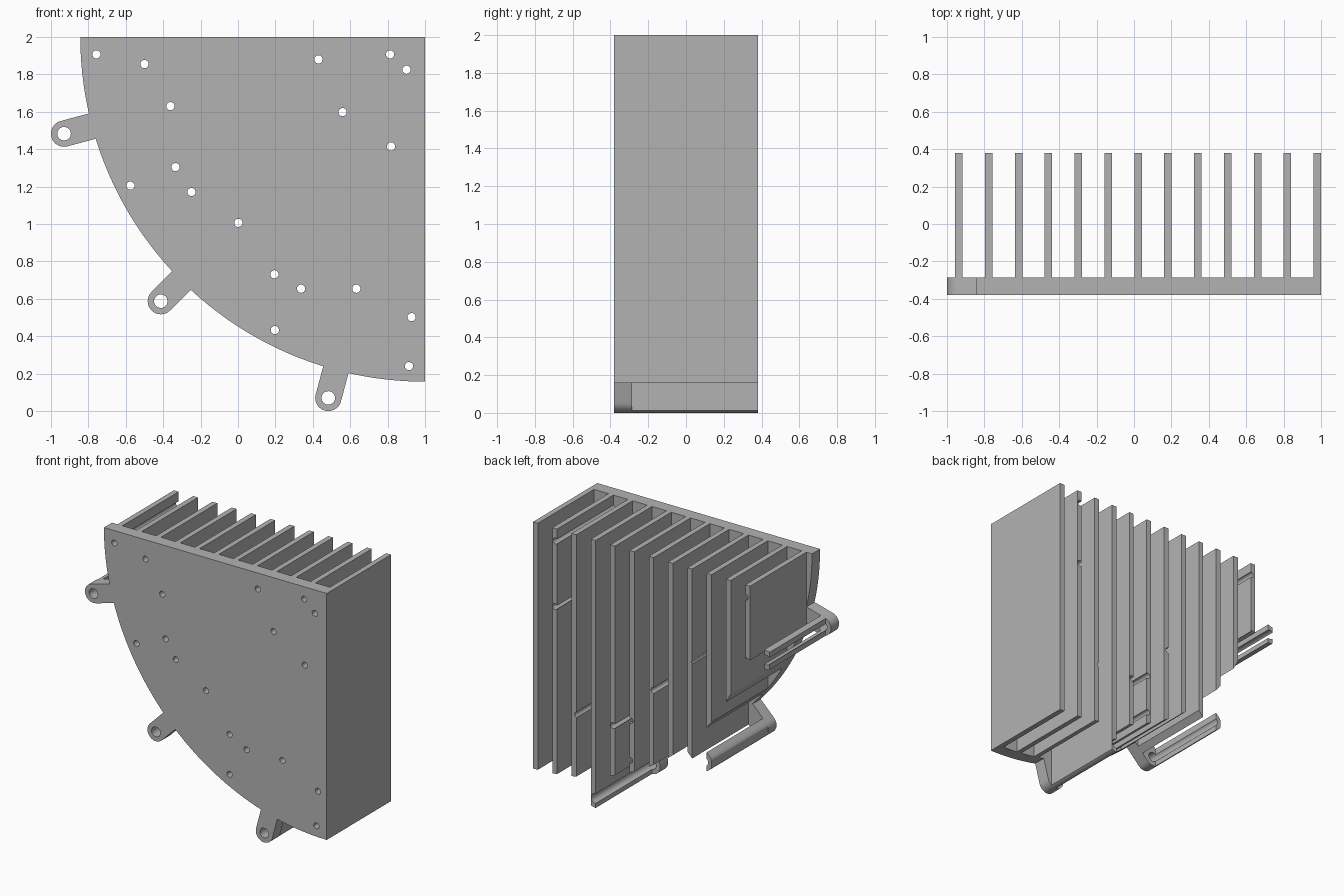
import bpy, bmesh
from math import sin, cos, asin, pi, radians

if "Cube" in bpy.data.objects:
    bpy.data.objects.remove(bpy.data.objects["Cube"], do_unlink=True)

DEPTH = 0.38                # half depth of the whole part
PLATE_BACK = -0.285         # rear face of the base plate
ARC_R, TAB_R, TAB_END = 1.843, 1.998, 0.07
FIN_W, PITCH, FINS = 0.04, 0.1597, 13

grey = bpy.data.materials.new("aluminium grey")
grey.use_nodes = True
colour = (0.45, 0.45, 0.45, 1)
grey.diffuse_color = colour
grey.node_tree.nodes["Principled BSDF"].inputs["Base Color"].default_value = colour


def prism(bm, outline, y0, y1):
    """Extrude an (x, z) outline from y0 to y1."""
    face = bm.faces.new([bm.verts.new((x, y0, z)) for x, z in outline])
    new = bmesh.ops.extrude_face_region(bm, geom=[face])["geom"]
    verts = [v for v in new if isinstance(v, bmesh.types.BMVert)]
    bmesh.ops.translate(bm, vec=(0, y1 - y0, 0), verts=verts)


def make(name, prisms):
    bm = bmesh.new()
    for outline, y0, y1 in prisms:
        prism(bm, outline, y0, y1)
    bmesh.ops.recalc_face_normals(bm, faces=bm.faces)
    mesh = bpy.data.meshes.new(name)
    bm.to_mesh(mesh)
    bm.free()
    mesh.materials.append(grey)
    obj = bpy.data.objects.new(name, mesh)
    bpy.context.collection.objects.link(obj)
    return obj


def circle(x, z, r, n=24):
    return [(x + r * cos(2 * pi * i / n), z + r * sin(2 * pi * i / n)) for i in range(n)]


def polar(r, t):
    """Point around the square corner at the top right."""
    return 1 - r * cos(t), 2 - r * sin(t)


def arc(t0, t1, n=20):
    return [polar(ARC_R, t0 + (t1 - t0) * i / n) for i in range(n + 1)]


# Quarter disc outline with three rounded mounting tabs
tabs = [radians(a) for a in (15, 45, 75)]
half = asin(TAB_END / ARC_R)
outline = [(1, 2)]
start = 0
for t in tabs:
    outline += arc(start, t - half)
    cx, cz = polar(TAB_R, t)
    for i in range(25):
        s = pi * i / 24 - pi / 2
        outline.append((cx + TAB_END * (-cos(t) * cos(s) + sin(t) * sin(s)),
                        cz + TAB_END * (-sin(t) * cos(s) - cos(t) * sin(s))))
    start = t + half
outline += arc(start, pi / 2)
heatsink = make("finned_heatsink", [(outline, -DEPTH, DEPTH)])

# Slots between the fins
slots = []
for i in range(FINS):
    right = 1 - PITCH * i - FIN_W
    left = 1 - PITCH * (i + 1) if i < FINS - 1 else -1.2
    slots.append(([(left, -0.1), (right, -0.1), (right, 2.1), (left, 2.1)], PLATE_BACK, 0.5))
slot_cutter = make("slot_cutter", slots)

# Screw holes and tab holes, drilled right through
screws = [(-0.757, 1.907), (-0.5, 1.855), (0.43, 1.88), (0.813, 1.907), (0.901, 1.825),
          (-0.361, 1.63), (0.559, 1.598), (0.818, 1.415), (-0.334, 1.304), (-0.575, 1.205),
          (-0.249, 1.171), (0.002, 1.006), (0.195, 0.731), (0.337, 0.654), (0.633, 0.654),
          (0.197, 0.433), (0.928, 0.502), (0.914, 0.24)]
holes = [circle(x, z, 0.022) for x, z in screws]
holes += [circle(*polar(TAB_R, t), 0.036, 32) for t in tabs]
hole_cutter = make("hole_cutter", [(h, -0.6, 0.6) for h in holes])

# Cut, then discard the cutters
bpy.ops.object.select_all(action="DESELECT")
bpy.context.view_layer.objects.active = heatsink
heatsink.select_set(True)
for cutter in (hole_cutter, slot_cutter):
    cutter.hide_render = True
    mod = heatsink.modifiers.new(cutter.name, "BOOLEAN")
    mod.operation, mod.solver, mod.object = "DIFFERENCE", "EXACT", cutter
    bpy.ops.object.modifier_apply(modifier=mod.name)
    bpy.data.objects.remove(cutter, do_unlink=True)
bpy.ops.object.shade_smooth_by_angle(angle=radians(20))
